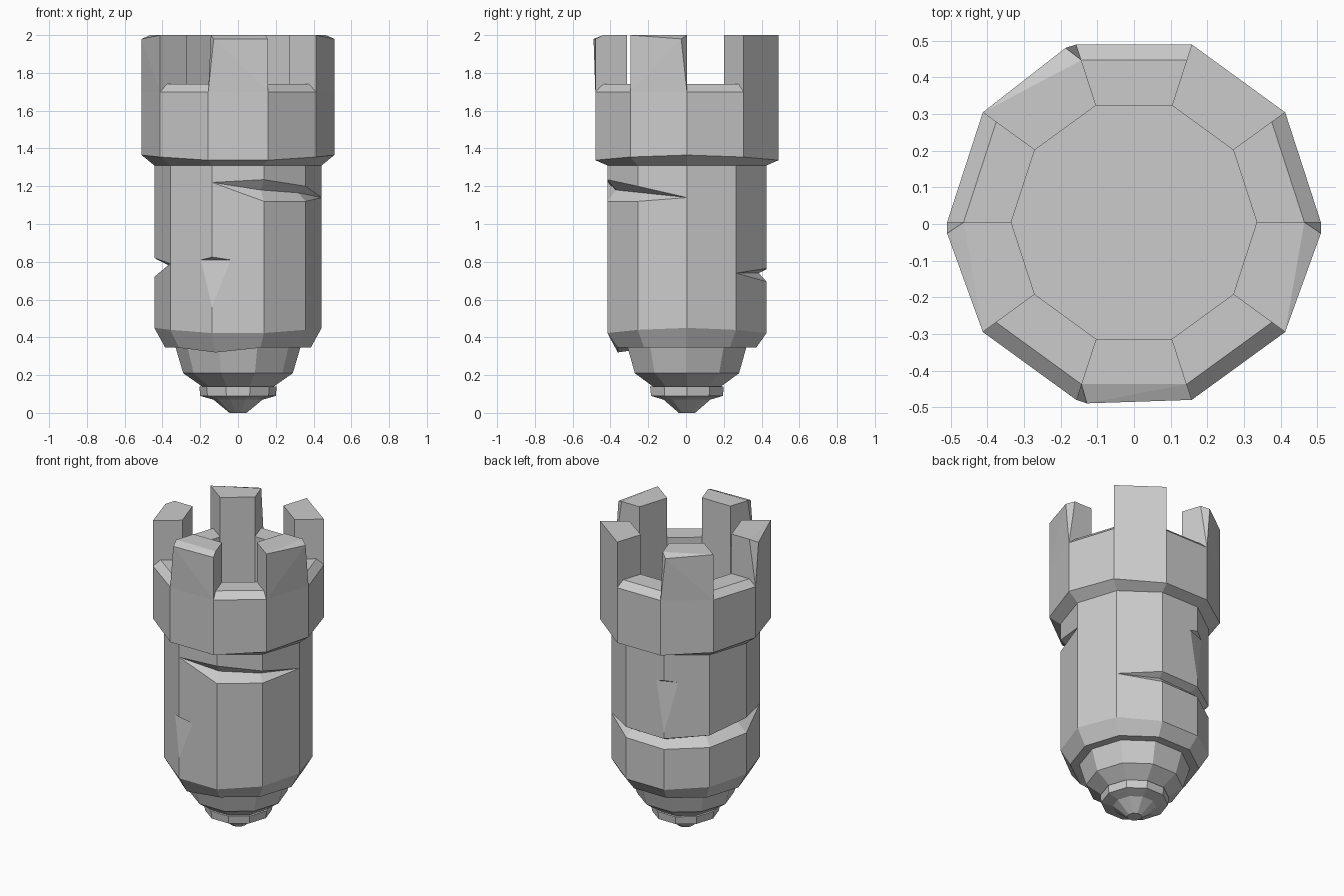
import bpy, bmesh
from math import cos, sin, tau
from mathutils import Vector

if "Cube" in bpy.data.objects:
    bpy.data.objects.remove(bpy.data.objects["Cube"])

N, CY = 10, 0.005          # ten-sided tower, tiny offset in y


def pt(k, r, z):
    a = tau * k / N
    return Vector((r * cos(a), CY + r * sin(a), z))


def finish(name, bm):
    bmesh.ops.remove_doubles(bm, verts=bm.verts[:], dist=0.0005)
    bmesh.ops.recalc_face_normals(bm, faces=bm.faces[:])
    me = bpy.data.meshes.new(name)
    bm.to_mesh(me)
    bm.free()
    ob = bpy.data.objects.new(name, me)
    bpy.context.collection.objects.link(ob)
    return ob


def hull(name, pts):
    bm = bmesh.new()
    for p in pts:
        bm.verts.new(p)
    bmesh.ops.convex_hull(bm, input=bm.verts[:])
    bmesh.ops.dissolve_limit(bm, angle_limit=0.01, verts=bm.verts[:], edges=bm.edges[:])
    return finish(name, bm)


# Cracks: per corner a low, valley and high z plus the valley radius
R = 0.443
low_crack = {1: (.74, .74, .74, R), 2: (.695, .74, .765, .40), 3: (.69, .735, .76, .39),
             4: (.70, .75, .78, .38), 5: (.72, .79, .82, .36), 6: (.79, .79, .79, R)}
high_crack = {7: (1.22, 1.22, 1.22, R), 8: (1.12, 1.18, 1.235, .395),
              9: (1.12, 1.165, 1.2, .395), 0: (1.14, 1.14, 1.14, R)}


def column(k):
    """Profile of one corner, from the tip up and over into the hollow."""
    wob = 0.015 * cos(2 * tau * k / N)
    prof = [(.045, 0), (.13, .07), (.2, .09), (.205, .14), (.19, .14), (.29, .21), (.33, .345),
            (.385, .32 if k == 7 else .345), (R, .435 + wob)]
    for crack, z in ((low_crack, .765), (high_crack, 1.17)):
        a, b, c, r = crack.get(k, (z, z, z, R))
        prof += [(R, a), (r, b), (R, c)]
    prof += [(R, 1.31), (.51, 1.35 + wob), (.51, 1.70), (.465, 1.74), (.335, 1.74), (.335, 1.36)]
    return [pt(k, r, z) for r, z in prof]


# Tower: pointed base, cracked shaft and hollow crown in one skin
bm = bmesh.new()
cols = [[bm.verts.new(p) for p in column(k)] for k in range(N)]
for k in range(N):
    a, b = cols[k], cols[(k + 1) % N]
    for i in range(len(a) - 1):
        bm.faces.new((a[i], b[i], b[i + 1], a[i + 1]))
bm.faces.new([c[0] for c in cols])
bm.faces.new([c[-1] for c in cols])
tower = finish("tower", bm)

# Chips knocked out of two shaft corners
cutters = []
for k, top, bottom, left, right in ((7, .81, .56, .27, .36), (3, 1.13, .80, .2, .32)):
    pts = [pt(k, R, top).lerp(pt(k - 1, R, top), left),
           pt(k, R, top).lerp(pt(k + 1, R, top), right),
           pt(k, R, bottom), pt(k, .52, top + .06)]
    cut = hull("chip_cutter", pts)
    cut.hide_render = True
    mod = tower.modifiers.new("chip", 'BOOLEAN')
    mod.operation, mod.solver, mod.object = 'DIFFERENCE', 'EXACT', cut
    cutters.append(cut)
bpy.context.view_layer.update()
dg = bpy.context.evaluated_depsgraph_get()
chipped = bpy.data.meshes.new_from_object(tower.evaluated_get(dg))
tower.modifiers.clear()
tower.data = chipped
for c in cutters:
    bpy.data.objects.remove(c)

# Merlons on every second side; some have a worn outer top edge
worn = {3: (3,), 5: (5,), 7: (7, 8), 9: (10,)}
for n, k in enumerate((1, 3, 5, 7, 9)):
    pts = []
    for c, other in ((k, k + 1), (k + 1, k)):
        pts += [pt(c, .51, 1.70), pt(c, .335, 1.70), pt(c, .335, 2)]
        marks = worn.get(k, ())
        if c in marks:
            slide = .1 if c == marks[0] else 0
            r = .52 if slide else .51
            pts += [pt(c, r, 1.98).lerp(pt(other, r, 1.98), slide), pt(c, .465, 2)]
        else:
            pts.append(pt(c, .51, 2))
    hull(f"merlon_{n + 1}", pts)
